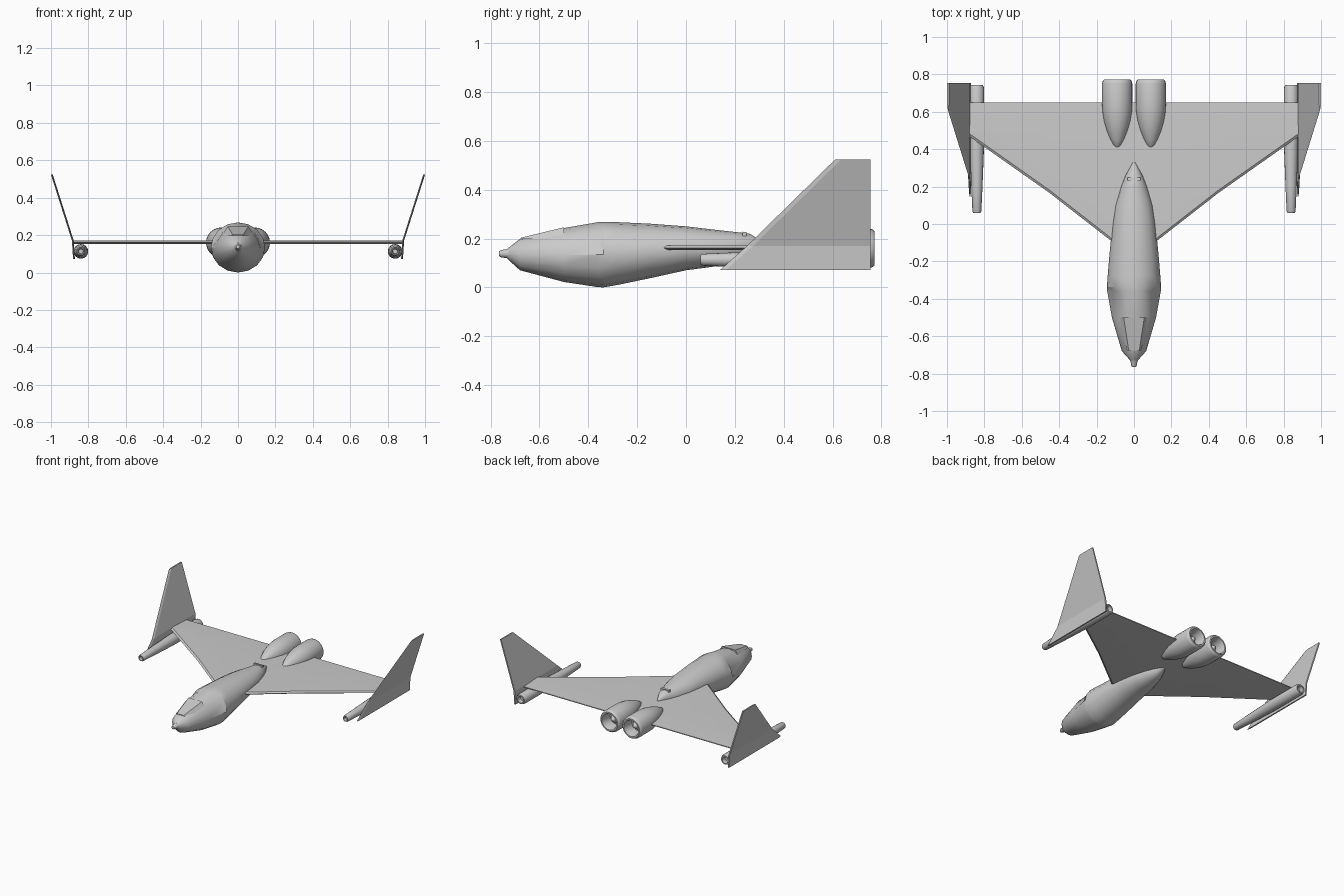
import bpy, bmesh
from math import sin, cos, pi, radians


def loft(name, rings, angle=30, mirror=False):
    """Skin closed rings of equal point count and cap both ends."""
    bm = bmesh.new()
    rows = [[bm.verts.new(p) for p in ring] for ring in rings]
    n = len(rows[0])
    for a, b in zip(rows, rows[1:]):
        for i in range(n):
            j = (i + 1) % n
            bm.faces.new((a[i], a[j], b[j], b[i]))
    bm.faces.new(rows[0])
    bm.faces.new(rows[-1])
    bmesh.ops.recalc_face_normals(bm, faces=bm.faces)
    me = bpy.data.meshes.new(name)
    bm.to_mesh(me)
    bm.free()
    me.shade_smooth()
    me.set_sharp_from_angle(angle=radians(angle))
    ob = bpy.data.objects.new(name, me)
    bpy.context.collection.objects.link(ob)
    if mirror:
        ob.modifiers.new("mirror", 'MIRROR').use_axis = (True, False, False)
    return ob


def spindle(name, x, z, profile, sides, mirror=True):
    """Round body along y from (y, radius) pairs."""
    rings = [[(x + r * cos(2 * pi * i / sides), y, z + r * sin(2 * pi * i / sides))
              for i in range(sides)] for y, r in profile]
    return loft(name, rings, 35, mirror)


# Fuselage: y, bottom z, top z, half width, upper side recess (cockpit area)
stations = [(-0.73, 0.115, 0.160, 0.02, 1), (-0.68, 0.07, 0.198, 0.065, 1),
            (-0.5, 0.022, 0.243, 0.118, 0.98), (-0.36, 0.001, 0.267, 0.143, 0.84),
            (-0.338, 0.0, 0.268, 0.145, 1), (-0.28, 0.01, 0.267, 0.141, 1),
            (-0.15, 0.037, 0.261, 0.13, 1), (0, 0.07, 0.25, 0.115, 1),
            (0.1, 0.083, 0.238, 0.1, 1), (0.2, 0.1, 0.227, 0.07, 1),
            (0.26, 0.118, 0.22, 0.046, 1), (0.33, 0.16, 0.178, 0.006, 1)]
rings = []
for y, lo, hi, w, u in stations:
    ring = []
    for i in range(16):
        a = 2 * pi * i / 16
        k = u if sin(a) > 0.1 else 1
        ring.append((w * k * cos(a), y, (lo + hi) / 2 + (hi - lo) / 2 * sin(a)))
    rings.append(ring)
loft("fuselage", rings, 28)

# Nose tip
spindle("nose_tip", 0, 0.138, [(-0.765, 0.010), (-0.757, 0.015), (-0.735, 0.018), (-0.70, 0.04)],
        12, False)

# Faceted windshield
loft("windshield", [[(-b, y, 0.198), (-t, y, h), (t, y, h), (b, y, 0.198)]
                    for y, b, t, h in ((-0.677, 0.037, 0.028, 0.203), (-0.5, 0.086, 0.055, 0.246))], 10)

# Slot on the rear spine
loft("spine_slot", [[(x, 0.232, 0.21), (x, 0.232, 0.228), (x, 0.248, 0.226), (x, 0.248, 0.21)]
                    for x in (-0.034, 0.034)], 10)

# Delta wing: x, leading edge y
half = [(0, -0.19), (0.12, -0.092), (0.45, 0.165), (0.88, 0.468)]
span = [(-x, y) for x, y in half[:0:-1]] + half
loft("wing", [[(x, le, 0.162), (x, le + 0.015, 0.171), (x, 0.495, 0.172), (x, 0.65, 0.165),
               (x, 0.65, 0.159), (x, 0.495, 0.152), (x, le + 0.015, 0.153)] for x, le in span], 3)

# Cranked wingtip fins: x, z, leading edge y
loft("tip_fin", [[(x, le, z), (x + 0.005, le + 0.025, z), (x + 0.005, 0.755, z),
                  (x - 0.005, 0.755, z), (x - 0.005, le + 0.025, z)]
                 for x, z, le in ((0.877, 0.072, 0.14), (0.883, 0.17, 0.25), (0.995, 0.523, 0.61))],
     10, True)

# Wingtip pods with hollow ends
spindle("tip_pod", 0.84, 0.113,
        [(0.08, 0.012), (0.062, 0.015), (0.06, 0.02), (0.068, 0.024), (0.2, 0.03), (0.38, 0.037),
         (0.45, 0.039), (0.725, 0.039), (0.742, 0.033), (0.742, 0.024), (0.71, 0.022)], 16)

# Twin engine nacelles with open nozzles
spindle("engine_nacelle", 0.09, 0.16,
        [(0.405, 0.006), (0.42, 0.021), (0.45, 0.037), (0.5, 0.057), (0.55, 0.071), (0.6, 0.079),
         (0.64, 0.081), (0.75, 0.081), (0.765, 0.077), (0.772, 0.07), (0.772, 0.06),
         (0.755, 0.054), (0.69, 0.05)], 24)
spindle("exhaust_cone", 0.09, 0.16, [(0.685, 0.032), (0.71, 0.03), (0.745, 0.006)], 16)
